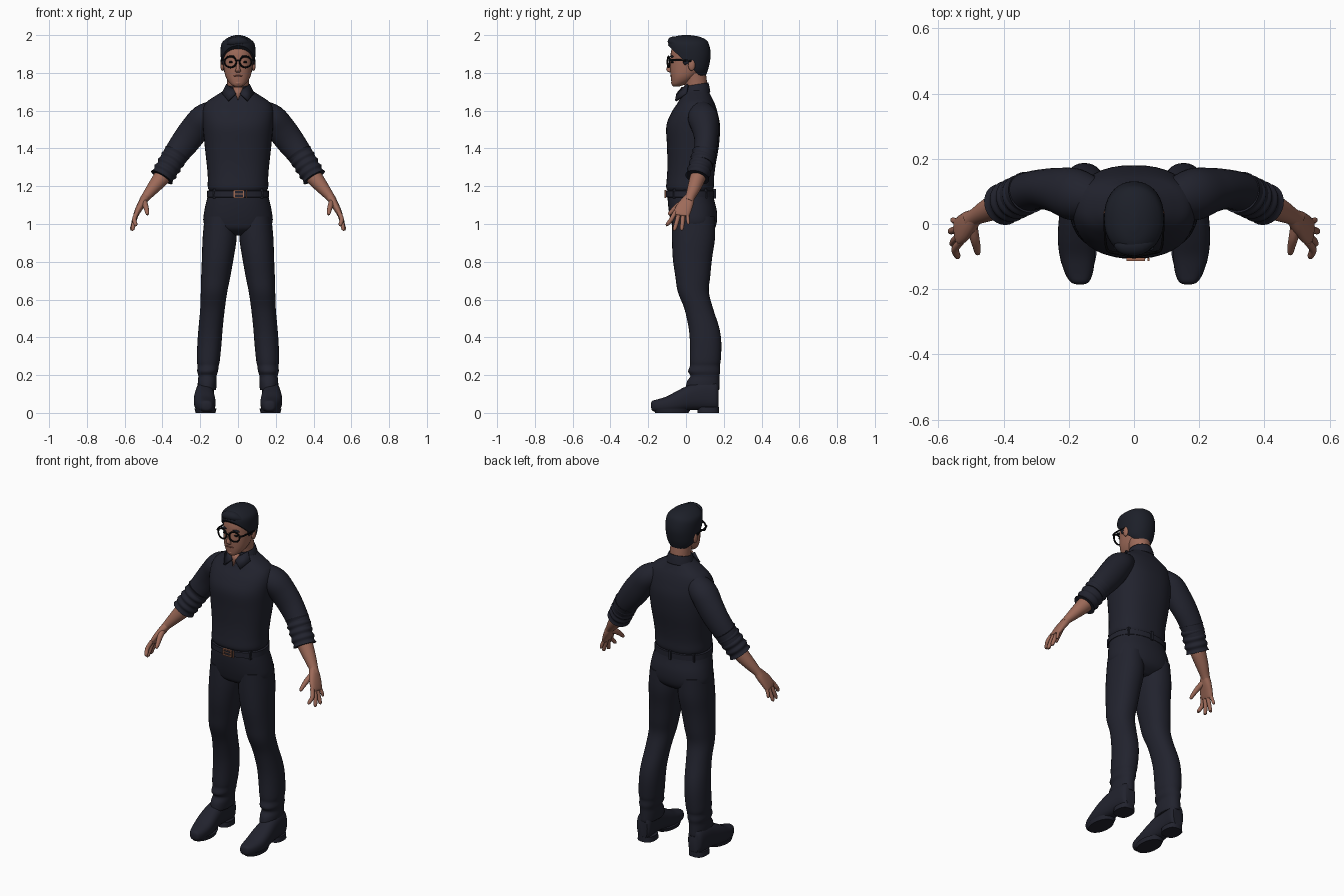
import bpy, bmesh, math
from mathutils import Vector, Matrix

X, Y, Z = Vector((1, 0, 0)), Vector((0, 1, 0)), Vector((0, 0, 1))


def material(name, rgb):
    m = bpy.data.materials.new(name)
    m.diffuse_color = (*rgb, 1)
    return m


CLOTH = material("navy_cloth", (0.0155, 0.0165, 0.027))
HAIR = material("dark_hair", (0.012, 0.014, 0.022))
SKIN = material("skin", (0.34, 0.145, 0.10))
LIP = material("lip", (0.22, 0.075, 0.055))
BLACK = material("black_frame", (0.004, 0.004, 0.005))
COPPER = material("copper", (0.36, 0.15, 0.09))


def finish(name, bm, mat, mirror=False):
    bmesh.ops.recalc_face_normals(bm, faces=bm.faces)
    me = bpy.data.meshes.new(name)
    bm.to_mesh(me)
    bm.free()
    me.materials.append(mat)
    ob = bpy.data.objects.new(name, me)
    bpy.context.collection.objects.link(ob)
    if mirror:
        ob.modifiers.new("mirror", 'MIRROR').use_mirror_merge = False
    return ob


def spline(pts, steps):
    """Smooth curve through rows of numbers."""
    out = []
    for i in range(len(pts) - 1):
        a, b, c, d = (pts[max(0, min(len(pts) - 1, i + k))] for k in (-1, 0, 1, 2))
        for s in range(steps):
            t = s / steps
            out.append([0.5 * (2 * q + (r - p) * t + (2 * p - 5 * q + 4 * r - w) * t * t
                               + (3 * q - p - 3 * r + w) * t ** 3)
                        for p, q, r, w in zip(a, b, c, d)])
    return out + [list(pts[-1])]


def loft_mesh(pts, axis=None, ref=X, p=2.0, n=28, steps=4, cap=True):
    """Rows are x, y, z, radius along ref, radius across it."""
    rows = spline(pts, steps)
    bm = bmesh.new()
    rings = []
    for i, (x, y, z, a, b) in enumerate(rows):
        t = axis or (Vector(rows[min(i + 1, len(rows) - 1)][:3])
                     - Vector(rows[max(i - 1, 0)][:3])).normalized()
        u = (ref - t * ref.dot(t)).normalized()
        v = t.cross(u)
        ring = []
        for k in range(n):
            c, s = math.cos(2 * math.pi * k / n), math.sin(2 * math.pi * k / n)
            cx = math.copysign(abs(c) ** (2 / p), c) * max(a, 0.001)
            sx = math.copysign(abs(s) ** (2 / p), s) * max(b, 0.001)
            ring.append(bm.verts.new(Vector((x, y, z)) + u * cx + v * sx))
        rings.append(ring)
    for r0, r1 in zip(rings, rings[1:]):
        for k in range(n):
            bm.faces.new((r0[k], r0[(k + 1) % n], r1[(k + 1) % n], r1[k]))
    if cap:
        bm.faces.new(rings[0])
        bm.faces.new(rings[-1])
    return bm


def loft(name, pts, mat, mirror=False, **kw):
    return finish(name, loft_mesh(pts, **kw), mat, mirror)


def ball(name, loc, size, mat, mirror=False, rot=0):
    bm = bmesh.new()
    m = Matrix.Translation(loc) @ Matrix.Rotation(rot, 4, 'Y') @ Matrix.Diagonal((*size, 1))
    bmesh.ops.create_uvsphere(bm, u_segments=16, v_segments=10, radius=1, matrix=m)
    return finish(name, bm, mat, mirror)


def box(name, loc, size, mat, mirror=False):
    bm = bmesh.new()
    bmesh.ops.create_cube(bm, size=1, matrix=Matrix.Translation(loc) @ Matrix.Diagonal((*size, 1)))
    return finish(name, bm, mat, mirror)


def plate(name, pts, mat, thick, mirror=False):
    bm = bmesh.new()
    bm.faces.new([bm.verts.new(q) for q in pts])
    ob = finish(name, bm, mat, mirror)
    sol = ob.modifiers.new("thickness", 'SOLIDIFY')
    sol.thickness, sol.offset = thick, 0
    return ob


# Shirt body
loft("shirt_body", [(0, .022, 1.175, .150, .118), (0, .021, 1.195, .160, .126), (0, .024, 1.25, .160, .125),
                    (0, .03, 1.32, .166, .128), (0, .037, 1.42, .177, .138), (0, .038, 1.52, .186, .142),
                    (0, .045, 1.59, .188, .122), (0, .053, 1.64, .172, .098), (0, .054, 1.675, .125, .08),
                    (0, .054, 1.70, .085, .068), (0, .055, 1.72, .06, .058)], CLOTH, axis=Z, p=2.35, n=40)

# Sleeves with rolled, creased cuffs
loft("sleeve", [(.11, .075, 1.60, .06, .06), (.18, .09, 1.562, .08, .073), (.23, .103, 1.50, .07, .077),
                (.275, .107, 1.44, .062, .075), (.32, .1, 1.38, .06, .068), (.36, .085, 1.32, .06, .062)],
     CLOTH, True, ref=Y)
cuff = []
for i in range(9):
    t, bump = i / 8, .004 * (-1) ** i
    cuff.append((.325 + .078 * t, .097 - .037 * t, 1.375 - .128 * t, .061 + bump, .066 - .004 * t + bump))
loft("rolled_cuff", cuff, CLOTH, True, ref=Y, steps=3)

# Forearms and hands
loft("forearm", [(.375, .075, 1.29, .045, .045), (.405, .062, 1.245, .042, .044), (.45, .042, 1.19, .035, .034),
                 (.488, .022, 1.143, .026, .024), (.505, .012, 1.12, .028, .021)], SKIN, True, ref=Y, n=20)
loft("palm", [(.487, .022, 1.145, .024, .021), (.505, .006, 1.115, .036, .021), (.525, -.013, 1.08, .043, .018),
              (.54, -.025, 1.05, .042, .014), (.543, -.027, 1.043, .034, .008)], SKIN, True, ref=Y, n=20, p=2.4)
fingers = {"index": (-.056, -.098, .99, .542), "middle": (-.036, -.060, .966, .557),
           "ring": (-.014, -.022, .968, .562), "little": (.006, .012, .998, .556)}
for label, (y0, y1, z1, x1) in fingers.items():
    r = .0095 if label == "little" else .0115
    loft(label + "_finger", [(.533, y0, 1.065, r, r), (.549, y0 * .5 + y1 * .5, (1.05 + z1) / 2 + .006, r, r),
                             (x1, y1, z1 + .008, r * .85, r * .85), (x1, y1, z1, r * .4, r * .4)],
         SKIN, True, ref=Y, n=12)
loft("thumb", [(.497, .0, 1.12, .016, .018), (.49, -.04, 1.098, .015, .016), (.483, -.07, 1.072, .012, .012),
               (.48, -.088, 1.054, .009, .009), (.48, -.093, 1.049, .004, .004)], SKIN, True, ref=X, n=12)

# Trousers
loft("trouser_seat", [(0, .022, 1.185, .152, .118), (0, .026, 1.13, .165, .123), (0, .036, 1.07, .178, .127),
                      (0, .042, 1.01, .183, .121), (0, .042, .97, .155, .105), (0, .045, .94, .07, .06)],
     CLOTH, axis=Z, p=2.3, n=36)
loft("trouser_leg", [(.094, .04, 1.04, .082, .112), (.097, .04, .93, .090, .114), (.107, .034, .82, .084, .104),
                     (.118, .036, .72, .077, .092), (.127, .039, .64, .070, .082), (.135, .068, .55, .065, .076),
                     (.145, .095, .45, .064, .081), (.151, .104, .37, .064, .083), (.157, .102, .28, .061, .082),
                     (.158, .100, .25, .056, .079), (.161, .096, .22, .055, .085), (.162, .100, .195, .048, .077),
                     (.163, .091, .165, .050, .086), (.164, .088, .125, .048, .089), (.164, .088, .12, .042, .08)],
     CLOTH, True, axis=Z, p=2.2, n=32)

# Belt and buckle
loft("belt", [(0, .021, 1.14, .158, .122), (0, .021, 1.143, .165, .128), (0, .021, 1.175, .163, .128),
              (0, .021, 1.178, .156, .122)], CLOTH, axis=Z, p=2.3, n=40, steps=1)
for z in (1.141, 1.177):
    box("buckle_rail", (.005, -.109, z), (.056, .008, .006), COPPER)
for x in (-.02, .03, .045):
    box("buckle_post", (x, -.109, 1.159), (.006, .008, .042), COPPER)
box("buckle_prong", (.005, -.110, 1.159), (.045, .006, .004), COPPER)
for a in (40, 90, 140, 220, 270, 320):
    c, s = math.cos(math.radians(a)), math.sin(math.radians(a))
    if abs(a - 270) > 5:
        box("belt_loop", (.164 * c, .021 + .13 * s, 1.16), (.014, .014, .052), CLOTH)

# Shoes, lofted from toe to heel, with a raised instep and heel block
shoe = [(-.185, .03, .05, .012), (-.178, .012, .064, .028), (-.15, .004, .072, .043), (-.10, .002, .088, .054),
        (-.05, .004, .115, .057), (.0, .012, .14, .054), (.05, .016, .16, .049), (.10, .016, .17, .047),
        (.155, .014, .165, .045), (.172, .018, .15, .032)]
loft("shoe", [(.166 + .012 * math.sin((y + .185) * 8), y, (lo + hi) / 2, w, (hi - lo) / 2) for y, lo, hi, w in shoe],
     CLOTH, True, axis=Y, p=2.5)
loft("shoe_heel", [(.17, .118, 0, .05, .057), (.17, .118, .03, .048, .056)], CLOTH, True, axis=Z, p=2.6, steps=1)
loft("shoe_sole", [(.172, -.075, 0, .052, .088), (.172, -.073, .022, .058, .1)], CLOTH, True, axis=Z, steps=1)

# Neck, open throat and collar
loft("neck", [(0, .058, 1.68, .06, .055), (0, .052, 1.74, .057, .06), (0, .04, 1.80, .06, .065)], SKIN, axis=Z)
plate("open_throat", [(-.028, -.022, 1.725), (.028, -.022, 1.725), (0, -.046, 1.655)], SKIN, .008)
bm = loft_mesh([(0, .054, 1.685, .082, .075), (0, .053, 1.715, .073, .071), (0, .053, 1.738, .064, .065)],
               axis=Z, n=36, cap=False)
bmesh.ops.delete(bm, geom=[f for f in bm.faces if f.calc_center_median().y < -.005
                           and abs(f.calc_center_median().x) < .022], context='FACES')
for v in bm.verts:
    v.co.z += .16 * (v.co.y - .05)
collar = finish("collar_band", bm, CLOTH)
collar.modifiers.new("thickness", 'SOLIDIFY').thickness = .008
plate("collar_wing", [(.06, .01, 1.738), (.022, -.026, 1.712), (.012, -.046, 1.69), (.052, -.054, 1.652),
                      (.083, .0, 1.69)], CLOTH, .012, True)

# Head
loft("head", [(0, -.052, 1.728, .018, .016), (0, -.041, 1.738, .036, .034), (0, -.025, 1.757, .053, .053),
              (0, -.008, 1.785, .067, .073), (0, .01, 1.825, .076, .094), (0, .018, 1.87, .081, .1),
              (0, .02, 1.91, .081, .1), (0, .02, 1.95, .07, .085), (0, .02, 1.975, .03, .04)], SKIN, axis=Z, p=2.2)
loft("nose", [(0, -.079, 1.868, .007, .006), (0, -.085, 1.845, .008, .010), (0, -.091, 1.82, .012, .014),
              (0, -.088, 1.808, .015, .011), (0, -.082, 1.802, .009, .005)], SKIN, axis=Z, n=14)
ball("ear", (.083, .03, 1.842), (.011, .019, .031), SKIN, True)
ball("mouth", (0, -.078, 1.784), (.024, .008, .0045), LIP)
ball("chin", (0, -.062, 1.747), (.022, .017, .014), SKIN)
ball("eye", (.036, -.070, 1.857), (.013, .01, .006), BLACK, True)
ball("eyebrow", (.038, -.074, 1.887), (.024, .010, .005), HAIR, True, .08)

# Hair cap trimmed along a line from the hairline down to the nape
bm = loft_mesh([(0, .045, 1.785, .055, .06), (0, .032, 1.81, .077, .082), (0, .024, 1.845, .087, .1),
                (0, .02, 1.90, .092, .111), (0, .014, 1.95, .089, .108), (0, .011, 1.975, .070, .095),
                (0, .004, 1.992, .042, .065), (0, 0, 2.0, .012, .02)], axis=Z, p=2.15, n=36)
cut = bmesh.ops.bisect_plane(bm, geom=bm.verts[:] + bm.edges[:] + bm.faces[:], plane_co=(0, -.06, 1.912),
                             plane_no=(0, -.115, -.12), clear_outer=True)
bmesh.ops.holes_fill(bm, edges=[e for e in bm.edges if e.is_boundary])
finish("hair", bm, HAIR)
loft("quiff", [(-.055, -.06, 1.955, .012, .012), (-.03, -.068, 1.963, .026, .024), (.02, -.066, 1.966, .028, .025),
               (.06, -.05, 1.952, .012, .012)], HAIR, ref=Y, n=16)
ball("sideburn", (.078, -.004, 1.872), (.009, .014, .03), HAIR, True)

# Glasses
rim = [(.040 + .031 * math.cos(a), -.098 + .012 * (1 + math.cos(a)) / 2, 1.858 + .029 * math.sin(a), .0046, .0046)
       for a in (2 * math.pi * k / 16 for k in range(17))]
loft("glasses_rim", rim, BLACK, True, ref=Y, n=8, steps=2, cap=False)
loft("glasses_bridge", [(-.012, -.097, 1.862, .004, .004), (0, -.099, 1.866, .004, .004),
                        (.012, -.097, 1.862, .004, .004)], BLACK, ref=Y, n=8)
loft("glasses_temple", [(.068, -.088, 1.868, .004, .006), (.084, -.075, 1.868, .004, .006),
                        (.09, -.02, 1.867, .003, .005), (.09, .03, 1.862, .003, .005)], BLACK, True, ref=X, n=8)

# Smooth shading with sharp edges kept
for ob in bpy.data.objects:
    ob.select_set(True)
    bpy.context.view_layer.objects.active = ob
bpy.ops.object.shade_smooth_by_angle(angle=math.radians(40))
